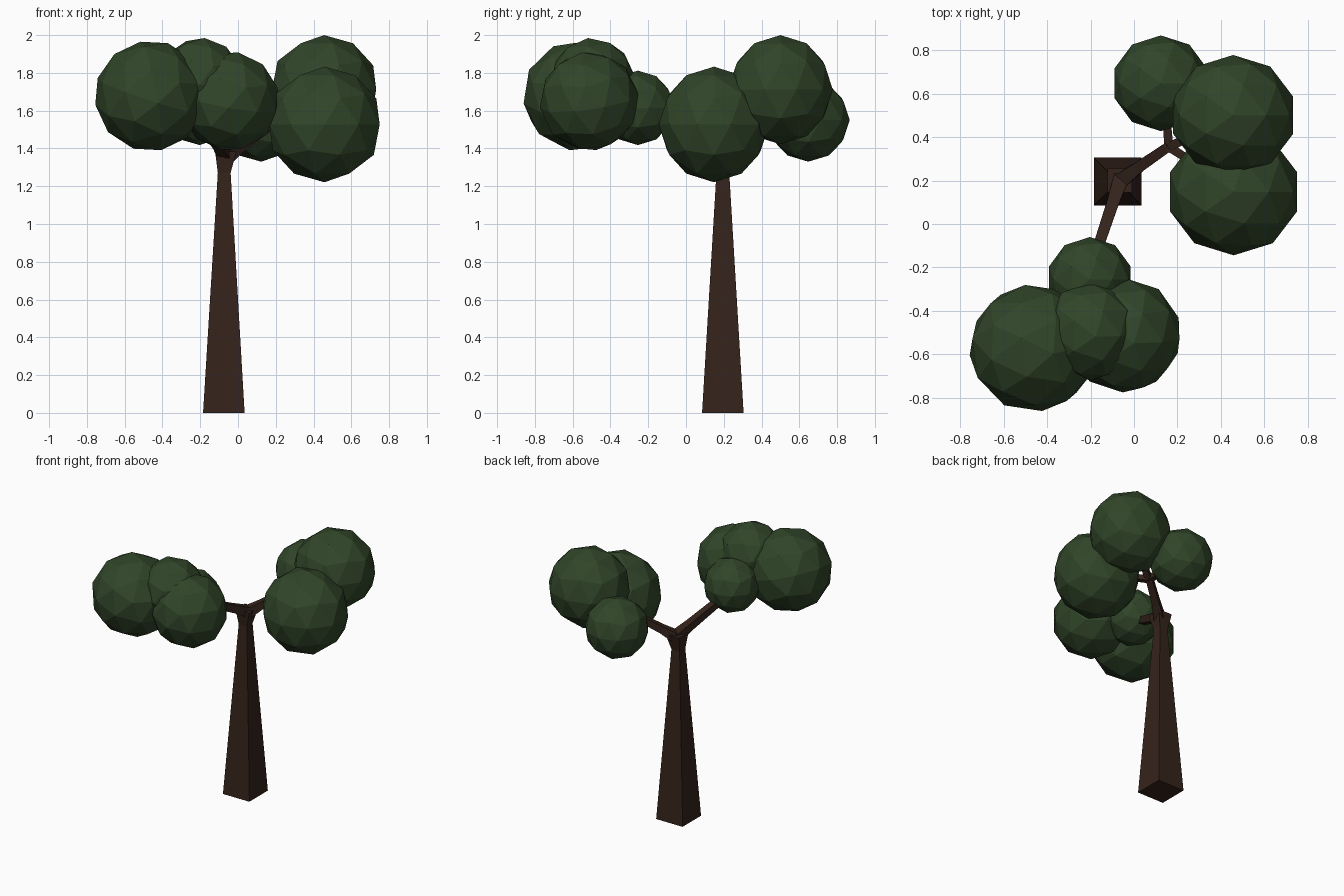
import bpy, bmesh
from math import radians
from mathutils import Vector, Matrix, Euler

if "Cube" in bpy.data.objects:
    bpy.data.objects.remove(bpy.data.objects["Cube"])


def material(name, color):
    m = bpy.data.materials.new(name)
    m.diffuse_color = color
    m.use_nodes = True
    m.node_tree.nodes["Principled BSDF"].inputs["Base Color"].default_value = m.diffuse_color
    return m


BARK = material("bark", (0.035, 0.017, 0.011, 1))
LEAF = material("leaf", (0.030, 0.060, 0.022, 1))


def finish(name, bm, mat):
    bmesh.ops.recalc_face_normals(bm, faces=bm.faces)
    me = bpy.data.meshes.new(name)
    bm.to_mesh(me)
    bm.free()
    me.materials.append(mat)
    ob = bpy.data.objects.new(name, me)
    bpy.context.collection.objects.link(ob)
    return ob


def limb(name, path):
    """Square tube through (x, y, z, half_width) stations."""
    bm = bmesh.new()
    pts = [Vector(p[:3]) for p in path]
    rings = []
    for i, p in enumerate(pts):
        d = (pts[min(i + 1, len(pts) - 1)] - pts[max(i - 1, 0)]).normalized()
        if abs(d.z) > 0.95:
            u, v = Vector((1, 0, 0)), Vector((0, 1, 0))
        else:
            u = d.cross(Vector((0, 0, 1))).normalized()
            v = u.cross(d)
        h = path[i][3]
        rings.append([bm.verts.new(p + u * a * h + v * b * h)
                      for a, b in ((-1, -1), (1, -1), (1, 1), (-1, 1))])
    for r, s in zip(rings, rings[1:]):
        for k in range(4):
            bm.faces.new((r[k], r[(k + 1) % 4], s[(k + 1) % 4], s[k]))
    bm.faces.new(rings[0])
    bm.faces.new(rings[-1])
    return finish(name, bm, BARK)


def foliage(name, center, radii, tilt=(0, 0, 0)):
    bm = bmesh.new()
    rot = Euler([radians(a) for a in tilt]).to_matrix().to_4x4()
    mat = Matrix.Translation(center) @ rot @ Matrix.Diagonal((*radii, 1))
    bmesh.ops.create_icosphere(bm, subdivisions=2, radius=1, matrix=mat)
    return finish(name, bm, LEAF)


# Trunk, tapering to a neck and flaring into the fork
limb("trunk", [(-0.075, 0.195, 0, 0.11), (-0.073, 0.195, 1.27, 0.034),
               (-0.065, 0.2, 1.385, 0.056)])

# Main branches
limb("left_branch", [(-0.06, 0.21, 1.36, 0.036), (-0.10, 0.09, 1.42, 0.028),
                     (-0.17, -0.12, 1.52, 0.024), (-0.20, -0.27, 1.59, 0.022)])
limb("right_branch", [(-0.06, 0.20, 1.36, 0.036), (0.02, 0.26, 1.42, 0.026),
                      (0.165, 0.36, 1.52, 0.022)])

# Twigs reaching into the foliage
left, right = (-0.20, -0.26, 1.585, 0.021), (0.16, 0.355, 1.515, 0.021)
for i, (start, end) in enumerate([
        (left, (-0.44, -0.54, 1.66, 0.014)), (left, (-0.06, -0.50, 1.64, 0.014)),
        (left, (-0.20, -0.48, 1.72, 0.014)), (right, (0.14, 0.62, 1.55, 0.014)),
        (right, (0.43, 0.18, 1.53, 0.014)), (right, (0.43, 0.48, 1.69, 0.014))]):
    limb("twig_%d" % (i + 1), [start, end])

# Foliage balls: left cluster, then right cluster
foliage("foliage_left_large", (-0.462, -0.57, 1.678), (0.30, 0.295, 0.295), (8, 17, 10))
foliage("foliage_left_medium", (-0.045, -0.512, 1.65), (0.265, 0.265, 0.265), (8, 10, 0))
foliage("foliage_left_small", (-0.203, -0.255, 1.615), (0.197, 0.195, 0.197))
foliage("foliage_left_top", (-0.20, -0.495, 1.76), (0.225, 0.225, 0.227), (6, 6, 0))
foliage("foliage_right_top", (0.456, 0.50, 1.711), (0.29, 0.277, 0.289))
foliage("foliage_right_low", (0.458, 0.148, 1.527), (0.307, 0.292, 0.306))
foliage("foliage_right_small", (0.123, 0.647, 1.55), (0.224, 0.22, 0.22))
